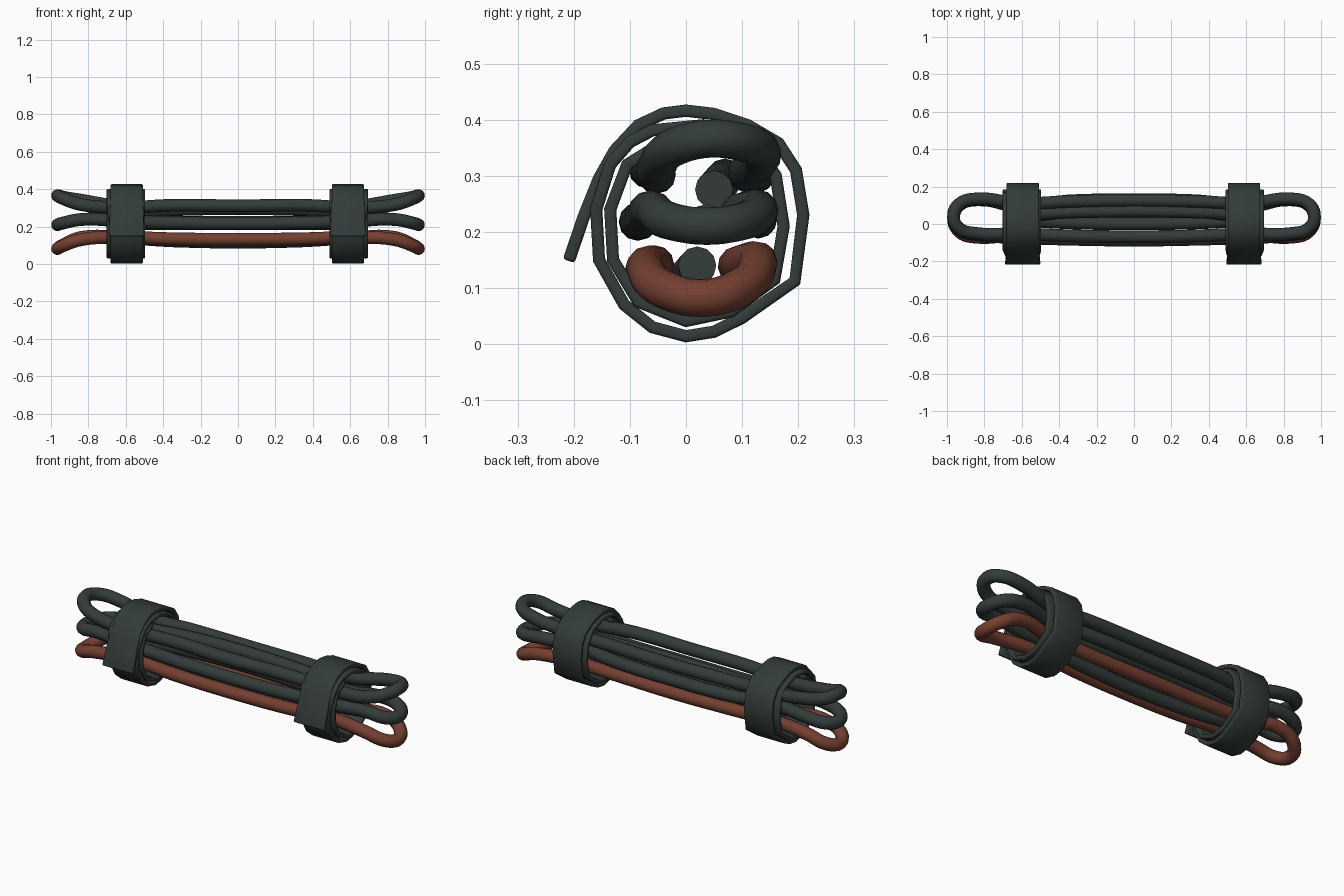
import bpy, bmesh, math

if "Cube" in bpy.data.objects:
    bpy.data.objects.remove(bpy.data.objects["Cube"])


def material(name, rgb):
    m = bpy.data.materials.new(name)
    m.diffuse_color = (*rgb, 1)
    m.use_nodes = True
    m.node_tree.nodes["Principled BSDF"].inputs["Base Color"].default_value = m.diffuse_color
    return m


DARK = material("charcoal green", (0.033, 0.045, 0.042))
RED = material("rust red", (0.175, 0.050, 0.030))


def smooth(ob, angle=40):
    bpy.ops.object.select_all(action='DESELECT')
    ob.select_set(True)
    bpy.context.view_layer.objects.active = ob
    bpy.ops.object.shade_smooth_by_angle(angle=math.radians(angle))


def tube(name, pts, mat, radius=0.034, cyclic=True):
    """Round cable through the given points."""
    cu = bpy.data.curves.new(name, 'CURVE')
    cu.dimensions = '3D'
    cu.bevel_depth = radius
    cu.bevel_resolution = 4
    cu.resolution_u = 5
    cu.use_fill_caps = True
    sp = cu.splines.new('BEZIER')
    sp.bezier_points.add(len(pts) - 1)
    for bp, p in zip(sp.bezier_points, pts):
        bp.co = p
        bp.handle_left_type = bp.handle_right_type = 'AUTO'
    sp.use_cyclic_u = cyclic
    cu.materials.append(mat)
    ob = bpy.data.objects.new(name, cu)
    bpy.context.collection.objects.link(ob)
    bpy.ops.object.select_all(action='DESELECT')
    ob.select_set(True)
    bpy.context.view_layer.objects.active = ob
    bpy.ops.object.convert(target='MESH')
    smooth(bpy.context.object, 60)


def loop(name, mat, front, back, grip, bend, tip, cy=0.037, half_w=0.098):
    """Closed cable loop: front/back strand (y, z) at the middle, then flared ends.
    grip = (front y, z, back y, z) inside the strap, bend = z of (front, back)
    where the loop turns, tip = z at the far end."""
    w2 = half_w * 0.7
    half = [(0.0, *front), (0.35, front[0] + 0.005, front[1] + 0.003),
            (0.62, grip[0], grip[1]),
            (0.84, cy - half_w, bend[0]), (0.935, cy - w2, (bend[0] + 2 * tip) / 3),
            (0.965, cy, tip),
            (0.935, cy + w2, (bend[1] + 2 * tip) / 3), (0.84, cy + half_w, bend[1]),
            (0.62, grip[2], grip[3]),
            (0.35, back[0] - 0.005, back[1] + 0.003), (0.0, *back)]
    other = [(-x, y, z) for x, y, z in reversed(half[1:-1])]
    tube(name, half + other, mat)


# Three stacked cable loops
loop("top_cable_loop", DARK, (-0.068, 0.311), (0.125, 0.303),
     (-0.052, 0.302, 0.11, 0.308), (0.318, 0.342), 0.366, 0.042, 0.093)
loop("middle_cable_loop", DARK, (-0.086, 0.218), (0.128, 0.222),
     (-0.072, 0.23, 0.095, 0.235), (0.238, 0.238), 0.21, 0.037, 0.094)
loop("red_cable_loop", RED, (-0.075, 0.132), (0.098, 0.132),
     (-0.055, 0.142, 0.095, 0.142), (0.13, 0.142), 0.082, 0.029, 0.1)

# Inner strands filling the bundle between the straps: (y, z) mid, (y, z) ends
STRANDS = [(0.005, 0.122, 0.02, 0.14), (0.065, 0.292, 0.05, 0.275),
           (0.07, 0.215, 0.035, 0.215)]
for i, (y, z, y2, z2) in enumerate(STRANDS):
    tube(f"inner_strand_{i + 1}", [(-0.6, y2, z2), (-0.3, y, z), (0.3, y, z), (0.6, y2, z2)],
         DARK, cyclic=False)

# Wound strap path (y, z), from the loose front tail inward
PATH = [(-0.209, 0.148), (-0.183, 0.225), (-0.155, 0.295), (-0.127, 0.345), (-0.085, 0.39),
        (-0.04, 0.411), (0.0, 0.416), (0.05, 0.41), (0.11, 0.39), (0.165, 0.358),
        (0.196, 0.31), (0.209, 0.23), (0.194, 0.112), (0.10, 0.047), (0.05, 0.022),
        (0.0, 0.014), (-0.06, 0.03), (-0.11, 0.07), (-0.155, 0.15), (-0.160, 0.24),
        (-0.135, 0.32), (-0.10, 0.36), (-0.06, 0.381), (0.03, 0.39), (0.12, 0.357),
        (0.160, 0.30), (0.174, 0.21), (0.158, 0.115), (0.08, 0.058), (0.0, 0.041),
        (-0.085, 0.075), (-0.13, 0.15), (-0.135, 0.24), (-0.105, 0.32), (-0.04, 0.36)]


def strap(name, cx):
    bm = bmesh.new()
    rows = []
    for i, (y, z) in enumerate(PATH):
        # tail flares a little, inner turns are wider than the outer one
        t = min(max((i - 18) / 2, 0), 1)
        w = 0.188 - 0.005 * i if i < 3 else 0.173 + 0.033 * t
        c = cx + math.copysign(0.004, cx) * t
        rows.append([bm.verts.new((c + k * w / 2, y, z)) for k in (-1, 1)])
    for a, b in zip(rows, rows[1:]):
        bm.faces.new((a[0], a[1], b[1], b[0]))
    me = bpy.data.meshes.new(name)
    bm.to_mesh(me)
    bm.free()
    me.materials.append(DARK)
    ob = bpy.data.objects.new(name, me)
    bpy.context.collection.objects.link(ob)
    sol = ob.modifiers.new("thickness", 'SOLIDIFY')
    sol.thickness = 0.022
    sol.offset = 0
    bev = ob.modifiers.new("soft_edge", 'BEVEL')
    bev.width = 0.006
    bev.segments = 2
    bev.limit_method = 'ANGLE'
    bev.angle_limit = math.radians(50)
    smooth(ob, 40)


strap("left_strap", -0.595)
strap("right_strap", 0.588)
